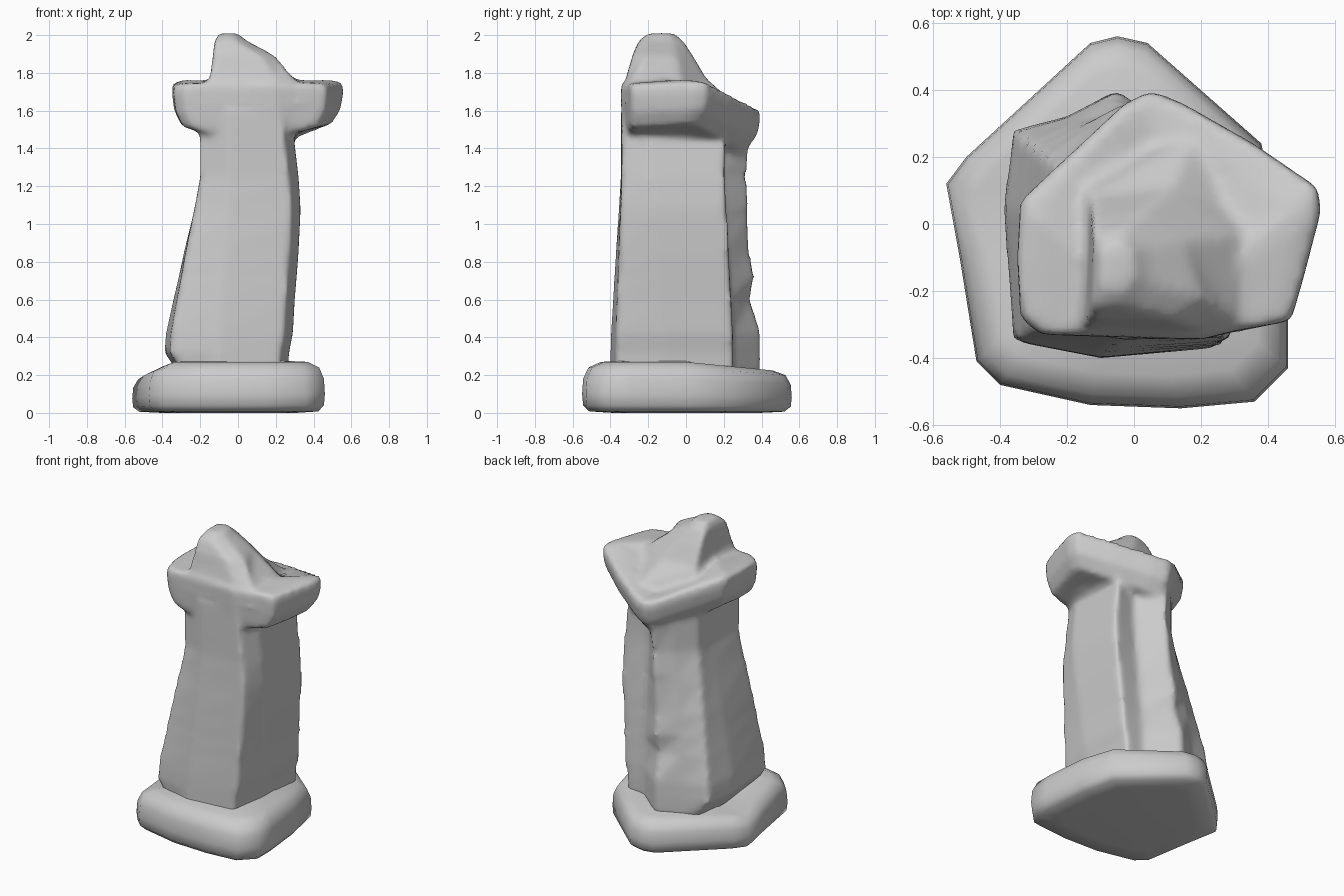
import bpy
import bmesh
from mathutils import Vector

old = bpy.data.objects.get("Cube")
if old:
    bpy.data.objects.remove(old, do_unlink=True)

stone = bpy.data.materials.new("light_grey_stone")
stone.use_nodes = True
grey = (0.6, 0.6, 0.6, 1)
stone.diffuse_color = grey
stone.node_tree.nodes["Principled BSDF"].inputs["Base Color"].default_value = grey


def loft(bm, rings):
    """Skin a stack of matching rings and close both ends."""
    loops = [[bm.verts.new(point) for point in ring] for ring in rings]
    count = len(loops[0])
    faces = []
    for low, high in zip(loops, loops[1:]):
        for i in range(count):
            j = (i + 1) % count
            faces.append(bm.faces.new((low[i], low[j], high[j], high[i])))
    ends = [bm.faces.new(loops[0][::-1]), bm.faces.new(loops[-1])]
    faces += bmesh.ops.triangulate(bm, faces=ends)["faces"]
    bmesh.ops.recalc_face_normals(bm, faces=faces)


def stone_object(name, *stacks):
    """One smooth stone object made of one or more lofted blocks."""
    bm = bmesh.new()
    for rings in stacks:
        loft(bm, rings)
    mesh = bpy.data.meshes.new(name)
    bm.to_mesh(mesh)
    bm.free()
    mesh.materials.append(stone)
    mesh.shade_smooth()
    obj = bpy.data.objects.new(name, mesh)
    bpy.context.collection.objects.link(obj)
    return obj


def scaled(plan, centre, size, height):
    """Shrink a plan about a centre; height is a function of x and y."""
    ring = []
    for x, y in plan:
        px = centre[0] + (x - centre[0]) * size
        py = centre[1] + (y - centre[1]) * size
        ring.append(Vector((px, py, height(x, y))))
    return ring


# Base slab: worn pentagon, thinner toward the back and the right corner
base_plan = [(-.56, .12), (-.52, -.1), (-.47, -.41), (-.4, -.48), (-.13, -.54),
             (.14, -.55), (.36, -.53), (.46, -.43), (.46, -.29), (.43, 0),
             (.38, .24), (.04, .54), (-.05, .56), (-.13, .54), (-.5, .2)]


def worn(z):
    return lambda x, y: z * (1 - .3 * max(0, y) - 1.6 * max(0, -x - .42))


base_levels = [(.7, 0), (.93, .008), (.99, .04), (1, .1), (.99, .18), (.94, .24), (.82, .27), (.4, .28)]
stone_object("base_slab", [scaled(base_plan, (-.04, 0), size, worn(z)) for size, z in base_levels])

# Shaft: leaning block with a groove and a ridge down its back
foot = [(-.39, .05), (-.36, -.35), (-.1, -.4), (.24, -.37), (.28, -.12),
        (.28, .25), (.14, .25), (-.05, .36), (-.2, .32), (-.36, .28)]
neck = [(-.19, 0), (-.2, -.28), (-.05, -.345), (.23, -.34), (.28, -.2),
        (.28, .21), (.15, .18), (.02, .32), (-.08, .25), (-.19, .13)]
ridge = 7
shaft = []
for z, blend, swell, bump in [(.2, 0, -.02, .04), (.32, 0, -.01, .04), (.42, .04, .01, .04),
                              (.6, .24, .02, -.01), (.72, .38, .03, .02), (.85, .52, .04, 0),
                              (1.05, .77, .05, 0), (1.1, .83, .05, .01), (1.25, 1, .04, 0),
                              (1.42, 1, .02, .02), (1.6, 1, 0, 0)]:
    ring = []
    for i, (a, b) in enumerate(zip(foot, neck)):
        x, y = Vector(a).lerp(Vector(b), blend)
        x += swell if x > .2 else 0
        x += .08 if x < -.3 and z < .3 else 0
        y += bump if i == ridge else 0
        ring.append((x, y, z))
    shaft.append(ring)

# Capital: pentagonal slab that droops behind
cap_plan = [(-.34, .07), (-.35, -.1), (-.34, -.28), (-.28, -.33), (-.12, -.335),
            (.2, -.345), (.3, -.32), (.47, -.29), (.51, -.15), (.56, .04),
            (.55, .11), (.36, .24), (.15, .36), (.05, .4), (-.03, .36)]


def droop(z):
    return lambda x, y: z - .5 * max(0, y - .1) + .05 * min(0, y - .1)


cap_levels = [(.6, 1.5), (.87, 1.53), (.97, 1.61), (1, 1.7), (.99, 1.755), (.85, 1.765), (.45, 1.765)]
capital = [scaled(cap_plan, (.05, -.3), size, droop(z)) for size, z in cap_levels]

# Peak: lopsided crest, steep on one side, sloping into the capital behind
peak_plans = [
    (1.64, [(-.2, -.335), (.2, -.345), (.38, -.31), (.44, -.02), (.18, .26), (-.17, .15)]),
    (1.77, [(-.15, -.31), (.2, -.32), (.3, -.28), (.3, -.03), (.11, .11), (-.13, .08)]),
    (1.89, [(-.135, -.285), (.12, -.285), (.2, -.22), (.15, -.05), (.03, .04), (-.125, .02)]),
    (1.97, [(-.125, -.25), (-.01, -.25), (.05, -.18), (.03, -.07), (-.03, -.01), (-.12, -.03)]),
    (2.01, [(-.1, -.18), (-.03, -.2), (0, -.15), (-.01, -.08), (-.04, -.06), (-.1, -.08)])]
peak = [[(x, y, z) for x, y in plan] for z, plan in peak_plans]

# Fuse the upper blocks into one weathered stone
column = stone_object("shaft_and_capital", shaft, capital, peak)
fuse = column.modifiers.new("fuse", "REMESH")
fuse.mode = "VOXEL"
fuse.voxel_size = .02
fuse.use_smooth_shade = True
soften = column.modifiers.new("soften", "SMOOTH")
soften.factor = .5
soften.iterations = 5
